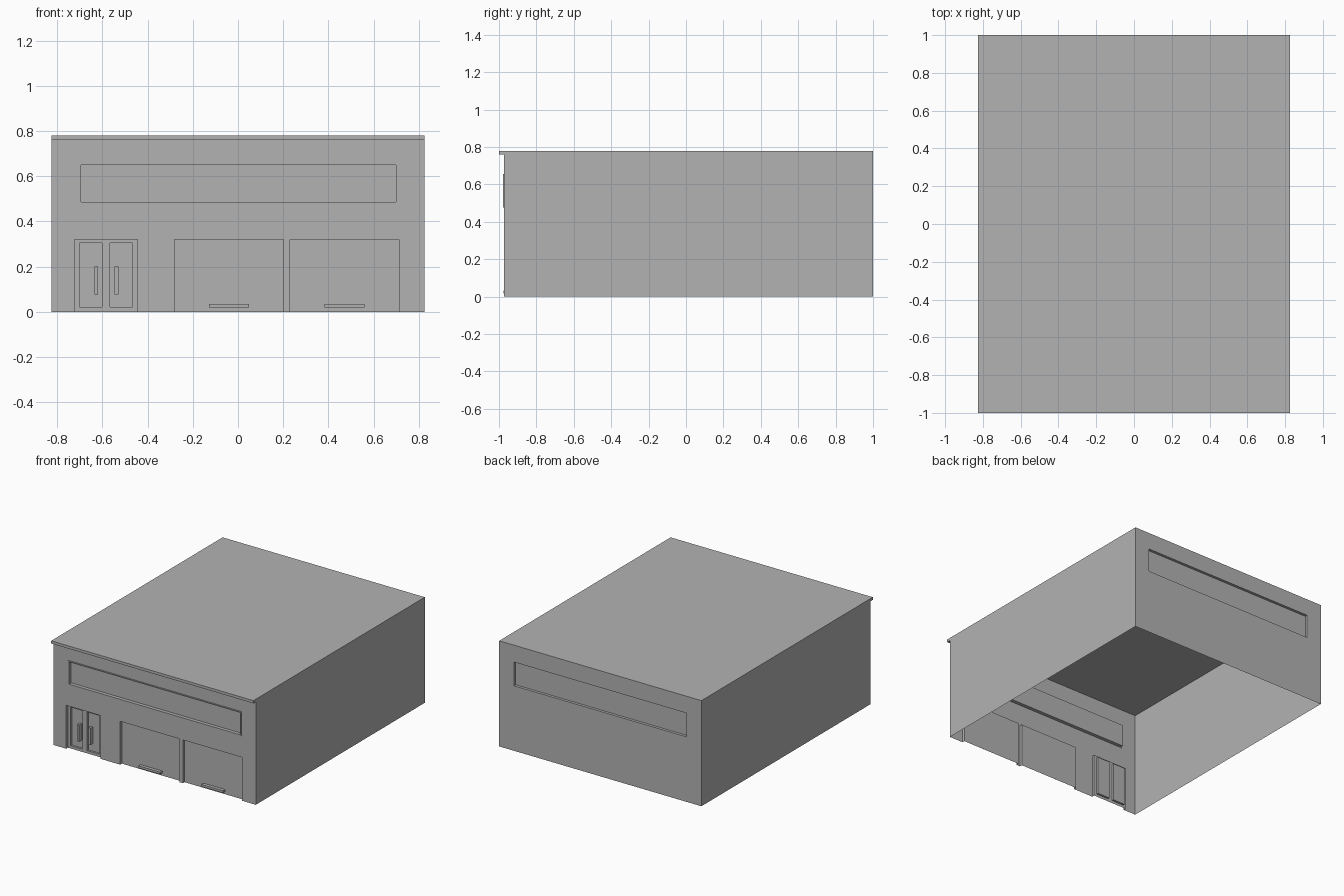
import bpy, bmesh
from mathutils import Vector

cube = bpy.data.objects.get("Cube")
if cube:
    bpy.data.objects.remove(cube)

W, FRONT, BACK, H = 0.826, -0.972, 1.0, 0.78
EAVE_Y, EAVE_Z = -1.0, 0.76

grey = bpy.data.materials.new("plain grey")
grey.use_nodes = True
colour = (0.45, 0.45, 0.45, 1)
grey.diffuse_color = colour
grey.node_tree.nodes["Principled BSDF"].inputs["Base Color"].default_value = colour


def finish(name, bm):
    mesh = bpy.data.meshes.new(name)
    bmesh.ops.remove_doubles(bm, verts=bm.verts, dist=1e-5)
    bm.to_mesh(mesh)
    bm.free()
    mesh.materials.append(grey)
    ob = bpy.data.objects.new(name, mesh)
    bpy.context.collection.objects.link(ob)
    return ob


def quad(bm, points, facing):
    """Add one face, turned towards the facing direction."""
    face = bm.faces.new([bm.verts.new(p) for p in points])
    face.normal_update()
    if face.normal.dot(Vector(facing)) < 0:
        face.normal_flip()


def panel(bm, rect, y, out, holes=()):
    """Upright sheet at y facing out (-1 or 1); holes are (rect, depth, holes)."""
    x0, x1, z0, z1 = rect
    xs = sorted({x0, x1, *(v for h in holes for v in h[0][:2])})
    zs = sorted({z0, z1, *(v for h in holes for v in h[0][2:])})
    for a, b in zip(xs, xs[1:]):
        for c, d in zip(zs, zs[1:]):
            mx, mz = (a + b) / 2, (c + d) / 2
            if any(r[0] < mx < r[1] and r[2] < mz < r[3] for r, _, _ in holes):
                continue
            quad(bm, [(a, y, c), (b, y, c), (b, y, d), (a, y, d)], (0, out, 0))
    for r, depth, inner in holes:
        a, b, c, d = r
        y2 = y - out * depth
        s = 1 if depth > 0 else -1
        # reveals around the opening, left open where it meets the ground
        for x, nx in ((a, s), (b, -s)):
            quad(bm, [(x, y, c), (x, y2, c), (x, y2, d), (x, y, d)], (nx, 0, 0))
        for z, nz in ((c, s), (d, -s)):
            if z > 0:
                quad(bm, [(a, y, z), (b, y, z), (b, y2, z), (a, y2, z)], (0, 0, nz))
        panel(bm, r, y2, out, inner)


def box(name, x0, x1, y0, y1, z0, z1):
    bm = bmesh.new()
    bmesh.ops.create_cube(bm, size=1)
    for v in bm.verts:
        v.co = (x1 if v.co.x > 0 else x0, y1 if v.co.y > 0 else y0,
                z1 if v.co.z > 0 else z0)
    return finish(name, bm)


# front wall: framed long window, glazed double door, two garage doors
RECESS = 0.02
window = ((-0.705, 0.709, 0.477, 0.657), -0.006,
          [((-0.696, 0.70, 0.486, 0.649), 0.026, [])])
entrance = ((-0.724, -0.444, 0, 0.32), RECESS,
            [((x, x + 0.1, 0.02, 0.304), 0.015, []) for x in (-0.702, -0.566)])
garages = [((x, x + 0.483, 0, 0.32), RECESS, []) for x in (-0.282, 0.23)]
bm = bmesh.new()
panel(bm, (-W, W, 0, H), FRONT, -1, [window, entrance, *garages])
finish("front_wall", bm)

# back wall with a recessed long window
bm = bmesh.new()
panel(bm, (-W, W, 0, H), BACK, 1, [((-0.705, 0.705, 0.48, 0.655), RECESS, [])])
finish("back_wall", bm)

# side walls
for side, s in (("left", 1), ("right", -1)):
    bm = bmesh.new()
    x = s * W
    quad(bm, [(x, FRONT, 0), (x, BACK, 0), (x, BACK, H), (x, FRONT, H)], (s, 0, 0))
    finish(side + "_wall", bm)

# roof sheet with a boxed front eave
bm = bmesh.new()
for y0, z0, y1, z1, n in ((EAVE_Y, H, BACK, H, (0, 0, 1)),
                          (EAVE_Y, EAVE_Z, EAVE_Y, H, (0, -1, 0)),
                          (EAVE_Y, EAVE_Z, FRONT, EAVE_Z, (0, 0, -1))):
    quad(bm, [(-W, y0, z0), (W, y0, z0), (W, y1, z1), (-W, y1, z1)], n)
for s in (-1, 1):
    x = s * W
    quad(bm, [(x, EAVE_Y, EAVE_Z), (x, FRONT, EAVE_Z), (x, FRONT, H), (x, EAVE_Y, H)],
         (s, 0, 0))
finish("roof", bm)

# handles
door_y = FRONT + RECESS
for side, x in (("right", -0.636), ("left", -0.546)):
    box(side + "_door_handle", x, x + 0.016, door_y - 0.015, door_y + 0.015, 0.077, 0.2)
for side, x in (("right", -0.128), ("left", 0.384)):
    box(side + "_garage_handle", x, x + 0.176, FRONT - 0.004, door_y, 0.018, 0.034)
